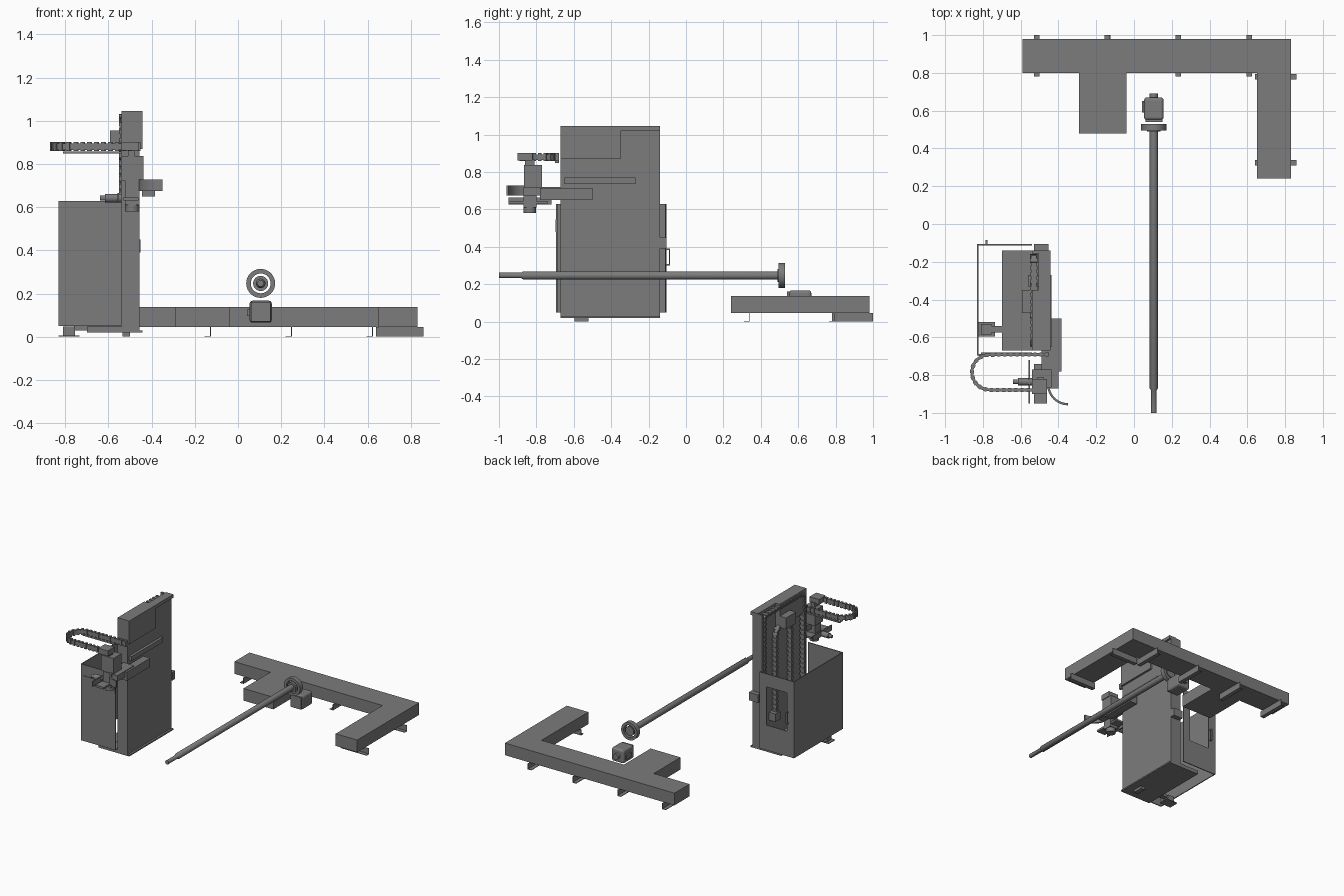
import bpy, bmesh, math
from mathutils import Vector, Matrix

cube = bpy.data.objects.get("Cube")
if cube:
    bpy.data.objects.remove(cube, do_unlink=True)

steel = bpy.data.materials.new("steel_grey")
steel.use_nodes = True
GREY = (0.2, 0.2, 0.2, 1)
steel.diffuse_color = GREY
steel.node_tree.nodes["Principled BSDF"].inputs["Base Color"].default_value = GREY


def finish(name, bm, smooth=False):
    bmesh.ops.recalc_face_normals(bm, faces=bm.faces)
    mesh = bpy.data.meshes.new(name)
    bm.to_mesh(mesh)
    bm.free()
    mesh.materials.append(steel)
    obj = bpy.data.objects.new(name, mesh)
    bpy.context.collection.objects.link(obj)
    if smooth:
        bpy.ops.object.select_all(action='DESELECT')
        obj.select_set(True)
        bpy.context.view_layer.objects.active = obj
        bpy.ops.object.shade_smooth_by_angle(angle=math.radians(35))
    return obj


def add_box(bm, x, y, z):
    size = Matrix.Diagonal((x[1] - x[0], y[1] - y[0], z[1] - z[0], 1))
    mid = Matrix.Translation((sum(x) / 2, sum(y) / 2, sum(z) / 2))
    bmesh.ops.create_cube(bm, size=1, matrix=mid @ size)


def boxes(name, *parts):
    bm = bmesh.new()
    for part in parts:
        add_box(bm, *part)
    return finish(name, bm)


def prism(name, points, z0, z1):
    """Extrude an xy outline upward."""
    bm = bmesh.new()
    face = bm.faces.new([bm.verts.new((x, y, z0)) for x, y in points])
    top = bmesh.ops.extrude_face_region(bm, geom=[face])["geom"]
    bmesh.ops.translate(bm, vec=(0, 0, z1 - z0),
                        verts=[v for v in top if isinstance(v, bmesh.types.BMVert)])
    return finish(name, bm)


def lathe(name, profile, origin, axis, closed=False, steps=32):
    """Spin a (radius, distance) profile around an axis through origin."""
    bm = bmesh.new()
    turn = Vector((0, 0, 1)).rotation_difference(Vector(axis)).to_matrix().to_4x4()
    verts = [bm.verts.new((r, 0, d)) for r, d in profile]
    pairs = list(zip(verts, verts[1:])) + ([(verts[-1], verts[0])] if closed else [])
    edges = [bm.edges.new(p) for p in pairs]
    bmesh.ops.spin(bm, geom=verts + edges, cent=(0, 0, 0), axis=(0, 0, 1),
                   angle=math.tau, steps=steps)
    bmesh.ops.remove_doubles(bm, verts=bm.verts, dist=1e-5)
    bmesh.ops.transform(bm, matrix=Matrix.Translation(origin) @ turn, verts=bm.verts)
    return finish(name, bm, True)


def rod(name, origin, axis, radius, length, steps=24):
    return lathe(name, [(0, 0), (radius, 0), (radius, length), (0, length)],
                 origin, axis, steps=steps)


def arc(cu, cv, radius, start, end, count=12):
    angles = [math.radians(start + (end - start) * i / count) for i in range(count + 1)]
    return [(cu + radius * math.cos(a), cv + radius * math.sin(a)) for a in angles]


def chain(name, path, to_world, pitch, thick, width):
    """Place alternating large and small links along a flat path."""
    bm = bmesh.new()
    side = to_world(0, 0, 1) - to_world(0, 0, 0)
    index, carry = 0, 0.0
    for a, b in zip(path, path[1:]):
        p, q = to_world(*a, 0), to_world(*b, 0)
        along, length = (q - p).normalized(), (q - p).length
        frame = Matrix((along, side, along.cross(side))).transposed().to_4x4()
        while carry < length:
            k = 1 if index % 2 == 0 else 0.7
            scale = Matrix.Diagonal((pitch * 1.05, width * k, thick * k, 1))
            bmesh.ops.create_cube(bm, size=1, matrix=Matrix.Translation(
                p + along * carry) @ frame @ scale)
            carry += pitch
            index += 1
        carry -= length
    return finish(name, bm)


# Floor conveyor: one long run with a right arm and a short stub
prism("conveyor_trough", [(-.59, .98), (.83, .98), (.83, .24), (.65, .24), (.65, .80),
                          (-.04, .80), (-.04, .48), (-.29, .48), (-.29, .80), (-.59, .80)],
      .045, .137)
for x in (-.515, -.14, .235, .61):
    boxes("run_angle_foot", ((x - .015, x + .015), (.78, 1), (0, .004)),
          ((x + .011, x + .015), (.78, 1), (0, .045)))
for y in (.78, .325):
    boxes("arm_angle_foot", ((.64, .86), (y - .015, y + .015), (0, .004)),
          ((.64, .86), (y + .011, y + .015), (0, .045)))

# Long shaft with hub and ring
AX, AZ = .105, .247
lathe("long_shaft", [(0, -1), (.015, -1), (.015, -.88), (.022, -.87), (.022, .49),
                     (.035, .49), (.035, .525), (0, .525)], (AX, 0, AZ), (0, 1, 0))
lathe("shaft_ring", [(.046, .495), (.067, .495), (.067, .53), (.046, .53)],
      (AX, 0, AZ), (0, 1, 0), closed=True)

# Drive motor
motor = boxes("motor_body", ((.053, .157), (.55, .67), (.065, .167)))
bevel = motor.modifiers.new("rounded_corners", 'BEVEL')
bevel.width, bevel.segments = .015, 3
boxes("motor_flange", ((.06, .15), (.54, .555), (.07, .16)),
      ((.042, .055), (.59, .65), (.095, .125)))
rod("motor_rear_cap", (AX, .67, .115), (0, 1, 0), .022, .022)

# Column: back plate with side flanges and base lip
boxes("column", ((-.505, -.457), (-.67, -.14), (.02, 1.04)),
      ((-.54, -.505), (-.67, -.655), (.02, 1.04)),
      ((-.54, -.505), (-.155, -.14), (.02, 1.04)),
      ((-.70, -.457), (-.67, -.14), (.02, .048)),
      ((-.457, -.442), (-.67, -.14), (.02, .03)))
boxes("upper_cover", ((-.54, -.442), (-.67, -.35), (.87, 1.045)))
boxes("column_top_edge", ((-.505, -.442), (-.35, -.14), (1.02, 1.045)))
boxes("column_side_rail", ((-.457, -.437), (-.65, -.27), (.735, .77)))
boxes("column_back_box", ((-.53, -.452), (-.14, -.105), (.39, .45)))

# Lifting chains on the inner face of the column
def on_column(y, z, s):
    return Vector((-.53 + s, y, z))


chain("outer_lift_chain", [(-.17, .06)] + arc(-.20, .99, .03, 0, 90, 4)
      + arc(-.61, .99, .03, 90, 180, 4) + [(-.64, .06)], on_column, .018, .022, .04)
chain("inner_lift_chain", [(-.31, .22)] + arc(-.40, .80, .09, 0, 180) + [(-.49, .22)],
      on_column, .018, .022, .04)
boxes("lift_motor", ((-.592, -.50), (-.47, -.35), (.87, .955)))
boxes("chain_anchor", ((-.56, -.50), (-.33, -.27), (.19, .25)))

# Sheet guard around the inner side, open at the top
boxes("guard_front", ((-.828, -.54), (-.695, -.688), (.05, .628)))
boxes("guard_front_band", ((-.815, -.54), (-.699, -.695), (.48, .545)))
boxes("guard_side", ((-.83, -.823), (-.695, -.105), (.05, .628)))
boxes("guard_back", ((-.83, -.77), (-.113, -.106), (.05, .628)),
      ((-.60, -.54), (-.113, -.106), (.05, .628)),
      ((-.77, -.60), (-.113, -.106), (.05, .24)),
      ((-.77, -.60), (-.113, -.106), (.53, .628)))
boxes("guard_handle", ((-.785, -.775), (-.092, -.085), (.30, .39)),
      ((-.785, -.775), (-.11, -.085), (.30, .308)),
      ((-.785, -.775), (-.11, -.085), (.382, .39)))

# Outrigger foot
boxes("outrigger", ((-.83, -.735), (-.595, -.52), (0, .006)),
      ((-.81, -.755), (-.585, -.53), (.006, .048)),
      ((-.76, -.53), (-.575, -.54), (.03, .05)))
boxes("column_foot", ((-.535, -.50), (-.595, -.52), (0, .02)))

# Cable carrier loop
def in_plan(x, y, s):
    return Vector((x, y, .88 + s))


chain("cable_carrier", [(-.46, -.69)] + arc(-.765, -.785, .093, 90, 270, 18)
      + [(-.47, -.878)], in_plan, .016, .022, .042)
boxes("carrier_tray", ((-.81, -.54), (-.70, -.68), (.848, .858)))
boxes("carrier_bracket", ((-.54, -.46), (-.90, -.82), (.862, .902)),
      ((-.51, -.48), (-.86, -.81), (.83, .87)))

# Front head: carriage block, arm, deflector and tool
boxes("head_block", ((-.54, -.437), (-.865, -.77), (.72, .838)),
      ((-.52, -.455), (-.87, -.80), (.61, .72)))
boxes("head_arm", ((-.445, -.385), (-.78, -.50), (.65, .715)),
      ((-.49, -.40), (-.87, -.67), (.675, .72)))
outer = arc(-.35, -.85, .11, 180, 270)
inner = arc(-.35, -.85, .098, 270, 180)
prism("curved_deflector", outer + inner, .675, .727)
boxes("head_slide", ((-.53, -.46), (-.95, -.74), (.63, .645)))
boxes("head_side_plate", ((-.558, -.55), (-.95, -.72), (.625, .665)))
rod("head_lower_cap", (-.49, -.835, .58), (0, 0, 1), .033, .035)
lathe("side_cylinder", [(0, 0), (.012, 0), (.012, .025), (.02, .025), (.02, .10), (0, .10)],
      (-.64, -.835, .642), (1, 0, 0), steps=20)
